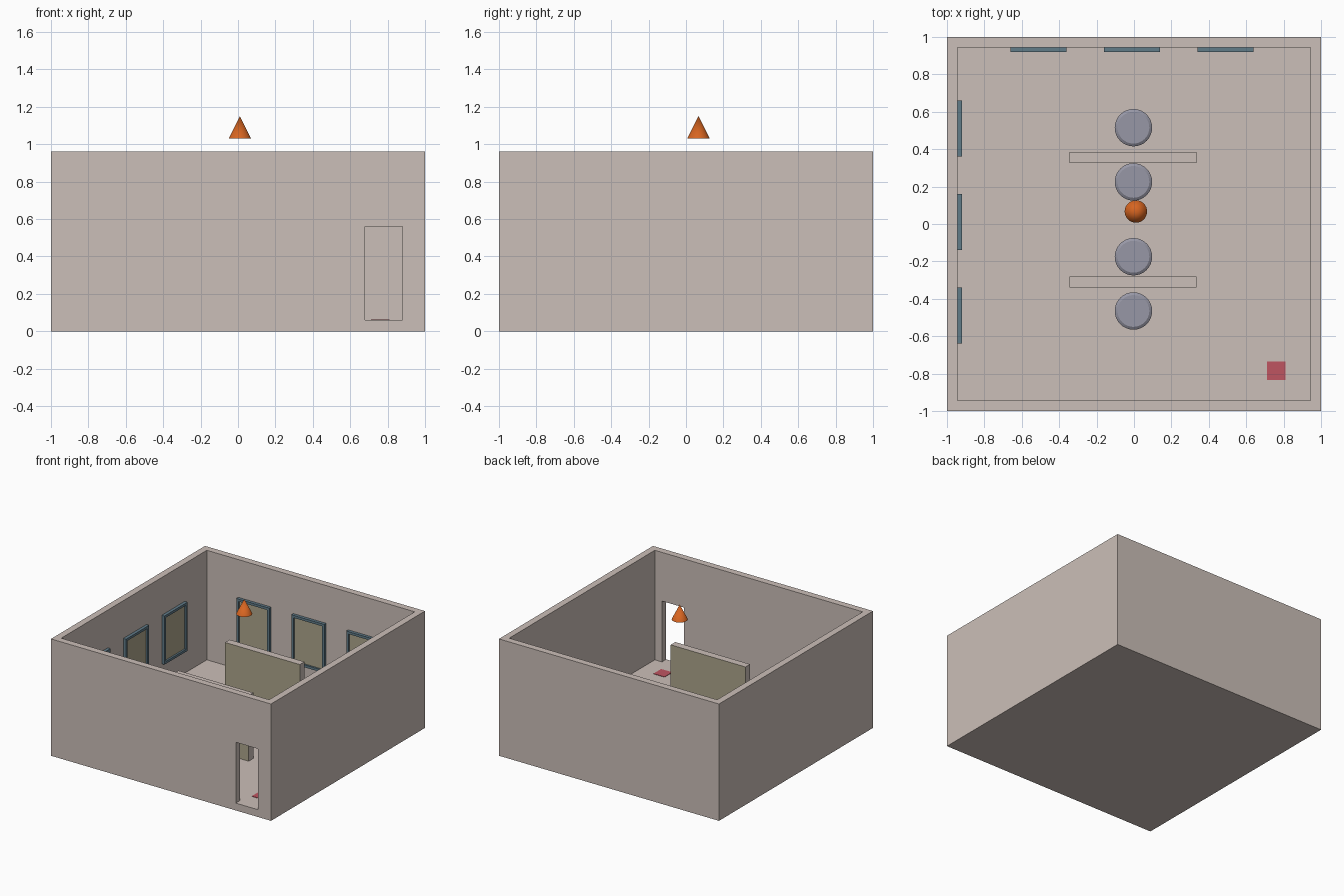
import bpy, bmesh
from math import pi, cos, sin

if "Cube" in bpy.data.objects:
    bpy.data.objects.remove(bpy.data.objects["Cube"])


def mat(name, rgb):
    m = bpy.data.materials.new(name)
    m.diffuse_color = (*rgb, 1)
    m.use_nodes = True
    m.node_tree.nodes["Principled BSDF"].inputs["Base Color"].default_value = m.diffuse_color
    return m


PLASTER = mat("plaster", (0.60, 0.52, 0.48))
BLUE = mat("frame_blue", (0.12, 0.20, 0.25))
TAN = mat("board_tan", (0.42, 0.38, 0.26))
SEAT = mat("seat_grey", (0.31, 0.31, 0.38))
RED = mat("mat_red", (0.52, 0.09, 0.12))
ORANGE = mat("marker_orange", (0.68, 0.13, 0.015))


def finish(name, bm, *mats):
    bmesh.ops.recalc_face_normals(bm, faces=bm.faces)
    me = bpy.data.meshes.new(name)
    bm.to_mesh(me)
    bm.free()
    for m in mats:
        me.materials.append(m)
    ob = bpy.data.objects.new(name, me)
    bpy.context.collection.objects.link(ob)
    return ob


def add_box(bm, lo, hi):
    vs = bmesh.ops.create_cube(bm, size=1)["verts"]
    for v in vs:
        v.co = [(a + b) / 2 + c * (b - a) for a, b, c in zip(lo, hi, v.co)]


def box(name, lo, hi, *mats):
    bm = bmesh.new()
    add_box(bm, lo, hi)
    return finish(name, bm, *mats)


def smooth(ob):
    bpy.ops.object.select_all(action='DESELECT')
    ob.select_set(True)
    bpy.context.view_layer.objects.active = ob
    bpy.ops.object.shade_smooth_by_angle(angle=pi / 6)


def lathe(name, profile, loc, m, n=32):
    bm = bmesh.new()
    vs = [bm.verts.new((r, 0, z)) for r, z in profile]
    es = [bm.edges.new(p) for p in zip(vs, vs[1:])]
    bmesh.ops.spin(bm, geom=vs + es, axis=(0, 0, 1), cent=(0, 0, 0),
                   angle=2 * pi, steps=n)
    bmesh.ops.remove_doubles(bm, verts=bm.verts, dist=1e-4)
    ob = finish(name, bm, m)
    ob.location = loc
    smooth(ob)
    return ob


FLOOR, TOP, INNER = 0.06, 0.96, 0.945

# open-topped room shell, with the cavity and doorway cut out
room = box("room_shell", (-1, -1, 0), (1, 1, TOP), PLASTER)
cavity = box("cavity_cutter", (-INNER, -INNER, FLOOR), (INNER, INNER, 1.2))
door = box("doorway_cutter", (0.68, -1.1, FLOOR), (0.88, -0.9, 0.56))
for cutter in (cavity, door):
    mod = room.modifiers.new(cutter.name, 'BOOLEAN')
    mod.operation, mod.solver, mod.object = 'DIFFERENCE', 'EXACT', cutter
    cutter.hide_render = True
    cutter.hide_set(True)

# free-standing display partitions, coloured on the two broad faces
for i, y in enumerate((0.325, -0.34)):
    p = box(f"display_partition_{i + 1}", (-0.345, y, FLOOR),
            (0.335, y + 0.06, 0.60), PLASTER, TAN)
    for f in p.data.polygons:
        if abs(f.normal.y) > 0.9:
            f.material_index = 1

# round stools on either side of each partition
for i, y in enumerate((0.515, 0.225, -0.175, -0.465)):
    lathe(f"stool_{i + 1}",
          [(0, 0), (0.085, 0), (0.085, 0.085), (0.1, 0.09), (0.1, 0.12),
           (0.085, 0.13), (0, 0.13)], (-0.003, y, FLOOR), SEAT)


# framed notice boards, modelled facing -y and turned for the left wall
def notice_board(name, loc, turn):
    w, z0, z1, b, d = 0.15, 0.25, 0.65, 0.02, 0.025
    bm = bmesh.new()
    add_box(bm, (-w, -d, z0), (-w + b, 0, z1))
    add_box(bm, (w - b, -d, z0), (w, 0, z1))
    add_box(bm, (-w + b, -d, z0), (w - b, 0, z0 + b))
    add_box(bm, (-w + b, -d, z1 - b), (w - b, 0, z1))
    frame = finish(name + "_frame", bm, BLUE)
    panel = box(name + "_panel", (-w + b, -0.01, z0 + b),
                (w - b, 0, z1 - b), TAN)
    for ob in (frame, panel):
        ob.location = loc
        ob.rotation_euler.z = turn


for i, c in enumerate((-0.51, -0.01, 0.49)):
    notice_board(f"back_board_{i + 1}", (c, INNER, 0), 0)
for i, c in enumerate((-0.49, 0.01, 0.51)):
    notice_board(f"left_board_{i + 1}", (-INNER, c, 0), pi / 2)

# doormat inside the entrance
box("doormat", (0.71, -0.835, FLOOR - 0.01), (0.81, -0.735, FLOOR + 0.003), RED)

# cone marker floating above the room
lathe("cone_marker", [(0, 0), (0.06, 0), (0, 0.12)], (0.01, 0.067, 1.03), ORANGE)
